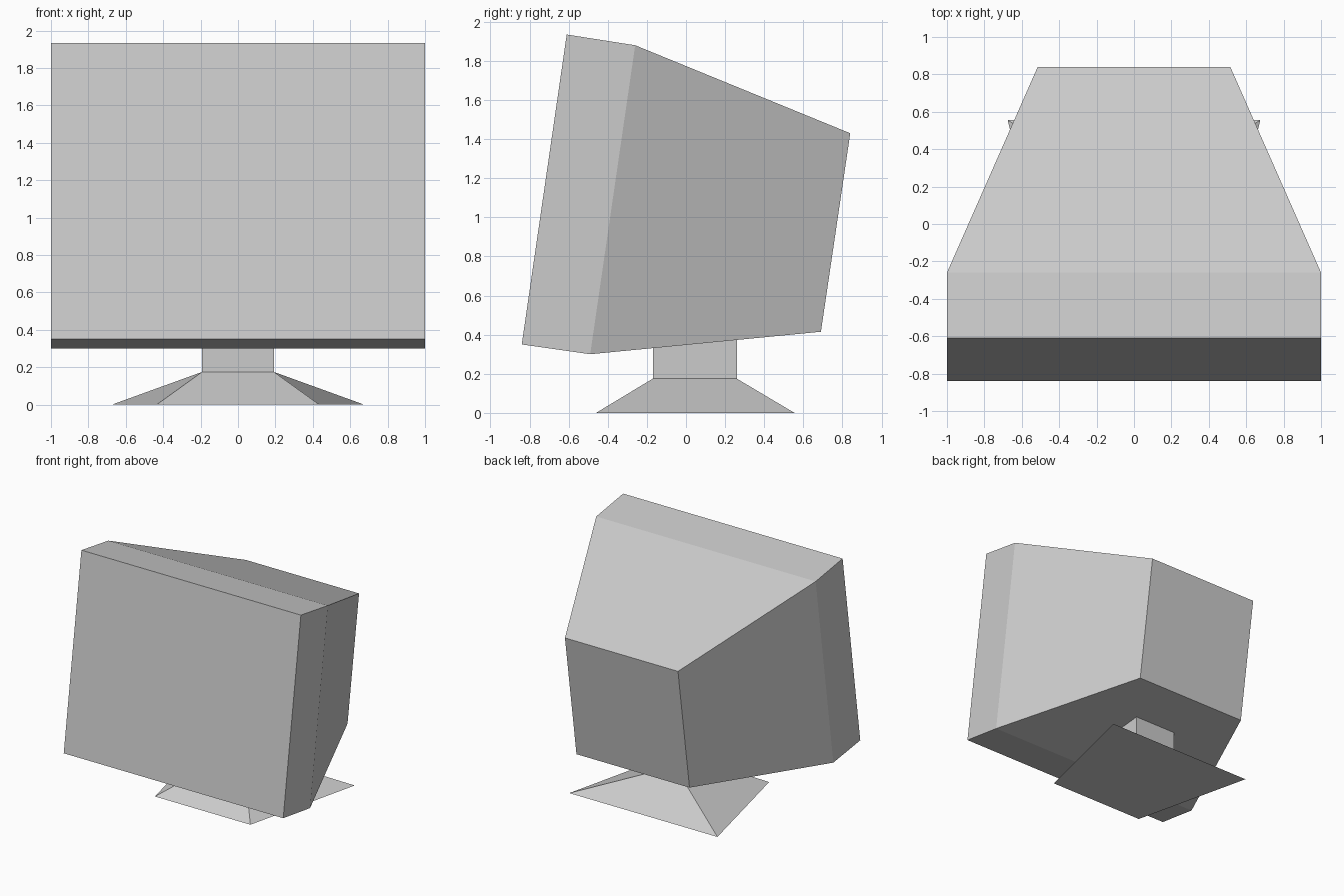
import bpy

cube = bpy.data.objects.get("Cube")
if cube:
    bpy.data.objects.remove(cube, do_unlink=True)

# Single plastic colour
grey = bpy.data.materials.new("light_grey_plastic")
grey.use_nodes = True
colour = (0.6, 0.6, 0.6, 1)
grey.diffuse_color = colour
grey.node_tree.nodes["Principled BSDF"].inputs["Base Color"].default_value = colour


def loft(name, rings):
    """Closed flat-faced solid through a series of four-cornered rings."""
    verts = [corner for ring in rings for corner in ring]
    last = len(verts) - 4
    faces = [(3, 2, 1, 0), tuple(range(last, last + 4))]
    for start in range(0, last, 4):
        for i in range(4):
            j = (i + 1) % 4
            faces.append((start + i, start + j, start + 4 + j, start + 4 + i))
    mesh = bpy.data.meshes.new(name)
    mesh.from_pydata(verts, [], faces)
    mesh.materials.append(grey)
    obj = bpy.data.objects.new(name, mesh)
    bpy.context.collection.objects.link(obj)
    return obj


def upright_ring(half, bottom, top):
    """Tilted ring across the casing; bottom and top are (y, z)."""
    return [(-half, *bottom), (half, *bottom), (half, *top), (-half, *top)]


def level_ring(front_half, back_half, front, back, z):
    """Horizontal ring for the stand."""
    return [(-front_half, front, z), (front_half, front, z),
            (back_half, back, z), (-back_half, back, z)]


# Tilted casing: straight front section, then a tapering back
loft("monitor_casing", [
    upright_ring(1.0, (-0.84, 0.35), (-0.61, 1.935)),
    upright_ring(1.0, (-0.49, 0.30), (-0.26, 1.88)),
    upright_ring(0.515, (0.69, 0.415), (0.84, 1.43)),
])

# Stand: flared foot running up into a square neck
loft("stand", [
    level_ring(0.435, 0.675, -0.46, 0.555, 0),
    level_ring(0.192, 0.192, -0.17, 0.26, 0.175),
    level_ring(0.192, 0.192, -0.17, 0.26, 0.385),
])

# Keep the outward face direction consistent
import bmesh
for name in ("monitor_casing", "stand"):
    mesh = bpy.data.objects[name].data
    bm = bmesh.new()
    bm.from_mesh(mesh)
    bmesh.ops.recalc_face_normals(bm, faces=bm.faces)
    bm.to_mesh(mesh)
    bm.free()
